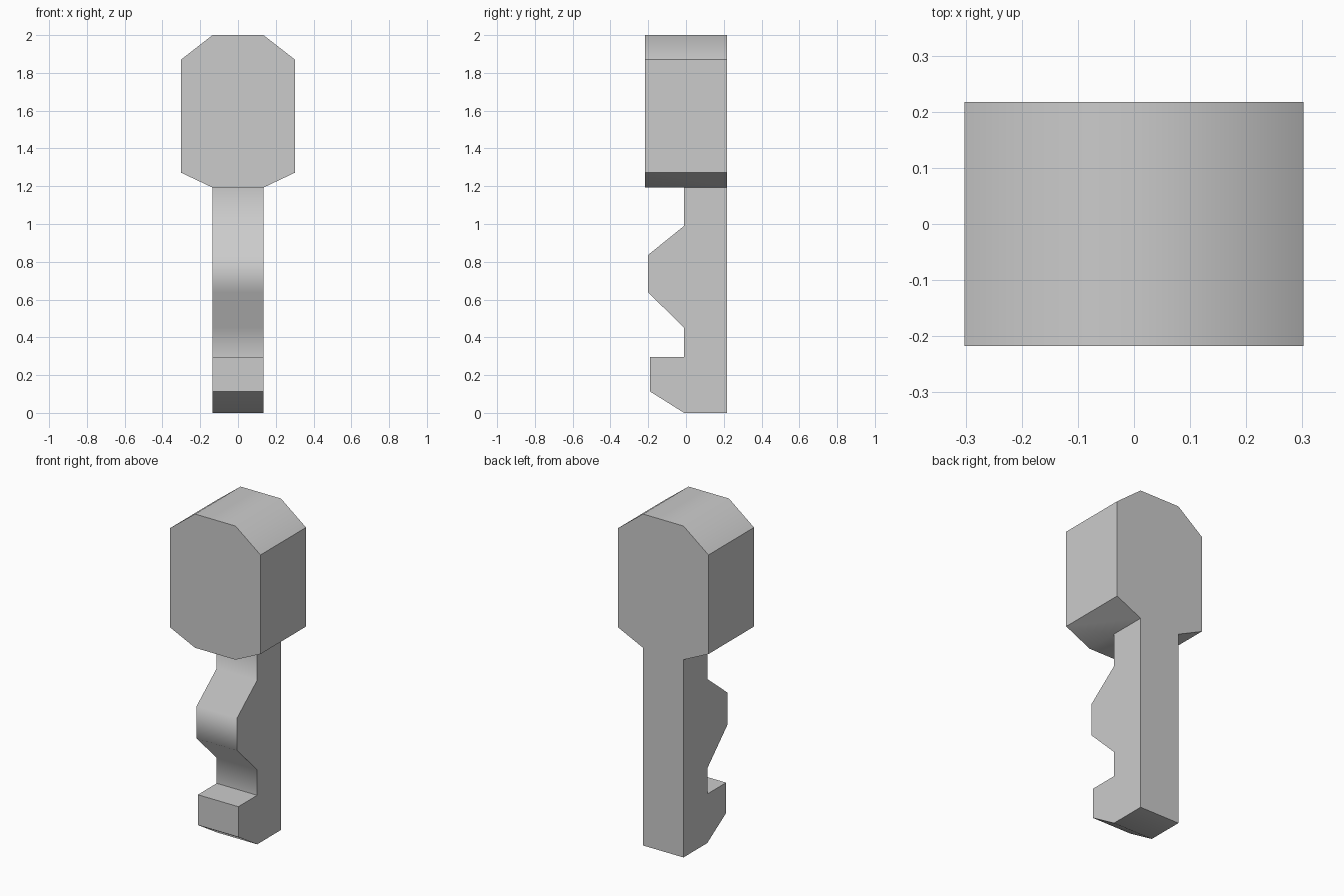
import bpy, bmesh, math
from mathutils import Vector

if "Cube" in bpy.data.objects:
    bpy.data.objects.remove(bpy.data.objects["Cube"])


def prism(name, outline, depth):
    """Extrude a closed outline symmetrically along the given depth vector."""
    bm = bmesh.new()
    half = Vector(depth) / 2
    face = bm.faces.new([bm.verts.new(Vector(p) - half) for p in outline])
    ext = bmesh.ops.extrude_face_region(bm, geom=[face])
    verts = [v for v in ext["geom"] if isinstance(v, bmesh.types.BMVert)]
    bmesh.ops.translate(bm, verts=verts, vec=depth)
    bmesh.ops.recalc_face_normals(bm, faces=bm.faces)
    mesh = bpy.data.meshes.new(name)
    bm.to_mesh(mesh)
    bm.free()
    obj = bpy.data.objects.new(name, mesh)
    bpy.context.collection.objects.link(obj)
    return obj


W = 0.135   # half width of the blade
D = 0.217   # half depth of the head

# Octagonal handle head, right half mirrored to the left
right = [(W, 1.193), (0.302, 1.272), (0.302, 1.87), (W, 2.0)]
octagon = right + [(-x, z) for x, z in reversed(right)]
key = prism("key", [(x, 0, z) for x, z in octagon], (0, 2 * D, 0))

# Toothed blade profile (y, z), running up inside the head
teeth = [(D, 0), (D, 1.5), (-0.01, 1.5), (-0.01, 0.99), (-0.202, 0.835),
         (-0.202, 0.64), (-0.01, 0.45), (-0.01, 0.296), (-0.19, 0.296),
         (-0.19, 0.113), (-0.01, 0)]
blade = prism("blade", [(0, y, z) for y, z in teeth], (2 * W, 0, 0))

# Weld both parts into one solid
union = key.modifiers.new("union", "BOOLEAN")
union.operation = "UNION"
union.solver = "EXACT"
union.object = blade
bpy.context.view_layer.objects.active = key
key.select_set(True)
bpy.ops.object.modifier_apply(modifier=union.name)
bpy.data.objects.remove(blade)

# Gentle bends shade smooth, steep ones stay sharp
bpy.ops.object.shade_smooth_by_angle(angle=math.radians(51.5))
